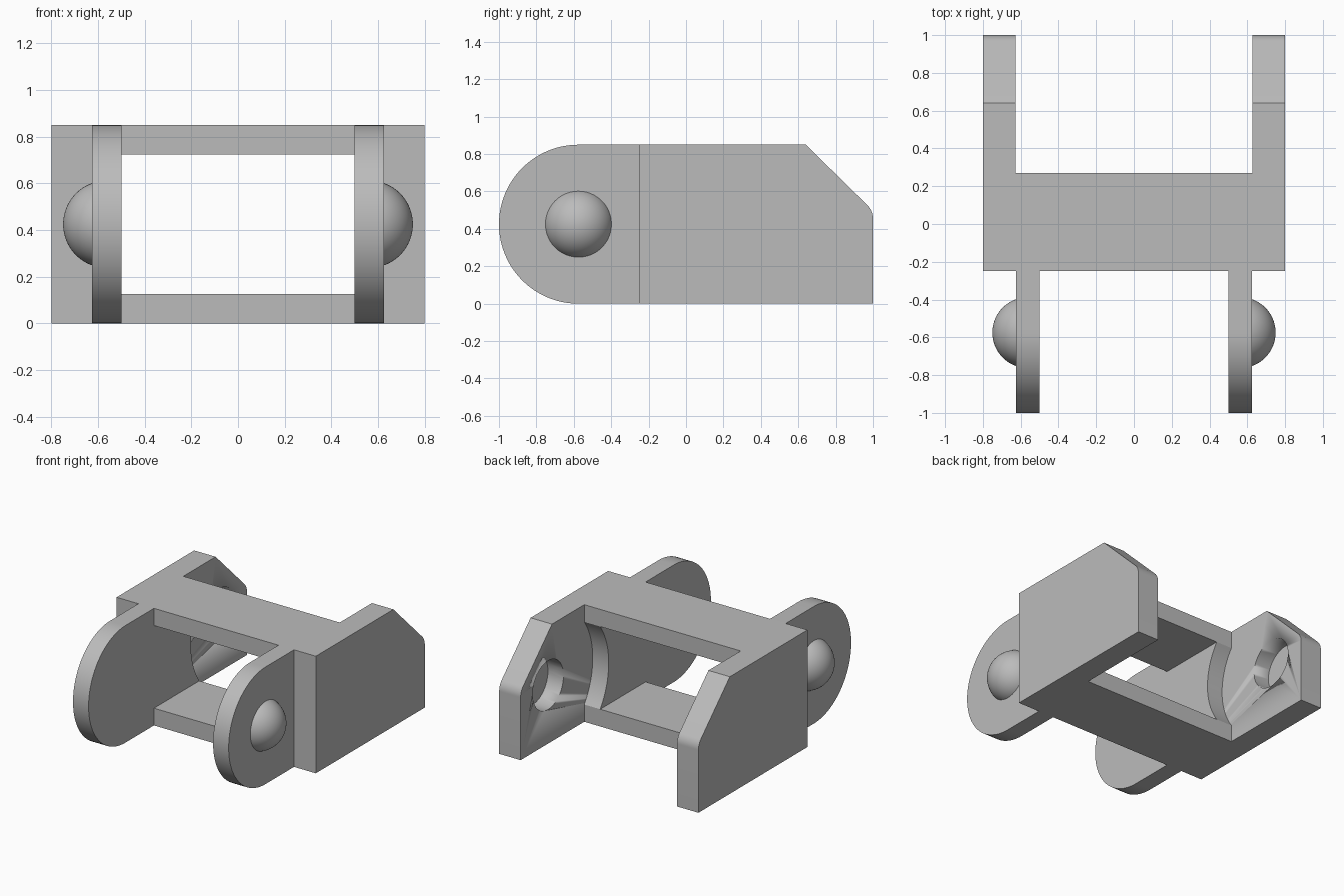
import bpy, bmesh, math
from mathutils import Matrix

cube = bpy.data.objects.get("Cube")
if cube:
    bpy.data.objects.remove(cube, do_unlink=True)

grey = bpy.data.materials.new("plain grey")
grey.use_nodes = True
colour = (0.5, 0.5, 0.5, 1)
grey.diffuse_color = colour
grey.node_tree.nodes["Principled BSDF"].inputs["Base Color"].default_value = colour

HEIGHT = 0.85
MID = HEIGHT / 2
BAR = 0.125                     # thickness of the cross bars
FRONT, BACK = -0.25, 0.27       # extent of the cross bars
PIN_Y, SOCKET_Y, PIN_R = -0.575, 0.685, 0.177
INNER, STEP, OUTER = 0.5, 0.628, 0.8


def arc(cy, cz, r, start, end, n):
    """Points on a circle in the side plane, angles in degrees."""
    angles = [math.radians(start + (end - start) * i / n) for i in range(n + 1)]
    return [(cy + r * math.cos(a), cz + r * math.sin(a)) for a in angles]


def finish(name, bm, mirrored):
    bmesh.ops.recalc_face_normals(bm, faces=bm.faces)
    mesh = bpy.data.meshes.new(name)
    bm.to_mesh(mesh)
    bm.free()
    obj = bpy.data.objects.new(name, mesh)
    bpy.context.collection.objects.link(obj)
    mesh.materials.append(grey)
    bpy.ops.object.select_all(action="DESELECT")
    obj.select_set(True)
    bpy.context.view_layer.objects.active = obj
    bpy.ops.object.shade_smooth_by_angle(angle=math.radians(30))
    if mirrored:
        obj.modifiers.new("Mirror", "MIRROR").use_mirror_merge = False
    return obj


def prism(name, outline, x0, x1, mirrored=True):
    """Extrude a side outline of (y, z) points across x."""
    bm = bmesh.new()
    face = bm.faces.new([bm.verts.new((x0, y, z)) for y, z in outline])
    out = bmesh.ops.extrude_face_region(bm, geom=[face])
    moved = [v for v in out["geom"] if isinstance(v, bmesh.types.BMVert)]
    bmesh.ops.translate(bm, verts=moved, vec=(x1 - x0, 0, 0))
    return finish(name, bm, mirrored)


# Cross bars, top and bottom
for name, z in (("bottom_bar", 0), ("top_bar", HEIGHT - BAR)):
    prism(name, [(FRONT, z), (BACK, z), (BACK, z + BAR), (FRONT, z + BAR)],
          -STEP, STEP, mirrored=False)

# Rounded front tongues
tongue = arc(-1 + MID, MID, MID, 90, 270, 48) + [(FRONT, 0), (FRONT, HEIGHT)]
prism("front_tongues", tongue, INNER, 0.625)

# Webs between the bars, hollowed at the back for the next link's round end
gap = MID - BAR
reach = math.hypot(SOCKET_Y - BACK, gap)
half = math.degrees(math.asin(gap / reach))
web = [(FRONT, BAR)] + arc(SOCKET_Y, MID, reach, 180 + half, 180 - half, 24)
web.append((FRONT, HEIGHT - BAR))
prism("inner_webs", web, INNER, STEP)

# Outer cheeks with a clipped, softened back corner
cheek = [(FRONT, 0), (1, 0)] + arc(0.9, 0.455, 0.1, 0, 45, 8)
cheek += [(0.64, HEIGHT), (FRONT, HEIGHT)]
cheeks = prism("outer_cheeks", cheek, STEP, OUTER)

# Blind round sockets in the inner faces of the cheeks
cutter = prism("socket_cutter", arc(SOCKET_Y, MID, PIN_R, 0, 352.5, 47),
               STEP - 0.05, STEP + 0.125, mirrored=False)
cutter.hide_render = True
cut = cheeks.modifiers.new("Socket", "BOOLEAN")
cut.operation, cut.solver, cut.object = "DIFFERENCE", "EXACT", cutter
bpy.context.view_layer.objects.active = cheeks
bpy.ops.object.modifier_move_to_index(modifier="Socket", index=0)
bpy.ops.object.modifier_apply(modifier="Socket")
bpy.data.objects.remove(cutter, do_unlink=True)

# Domed pins on the tongues
bm = bmesh.new()
place = Matrix.Translation((0.5625, PIN_Y, MID)) @ Matrix.Rotation(math.pi / 2, 4, "Y")
bmesh.ops.create_uvsphere(bm, u_segments=48, v_segments=32, radius=0.1875, matrix=place)
bmesh.ops.bisect_plane(bm, geom=bm.verts[:] + bm.edges[:] + bm.faces[:],
                       plane_co=(0.61, 0, 0), plane_no=(1, 0, 0), clear_inner=True)
finish("domed_pins", bm, True)
